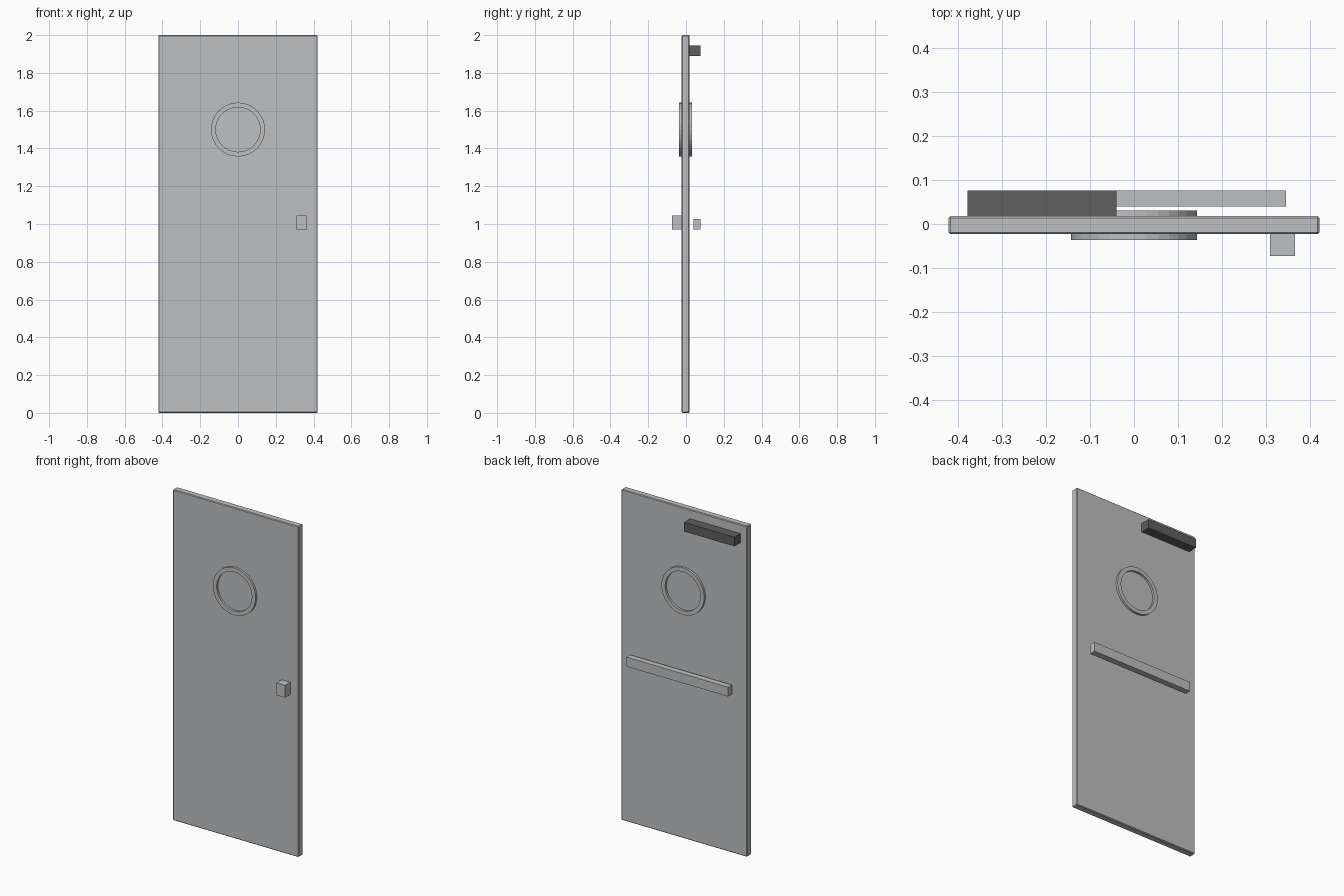
import bpy, bmesh, math

if "Cube" in bpy.data.objects:
    bpy.data.objects.remove(bpy.data.objects["Cube"])


def material(name, rgb):
    m = bpy.data.materials.new(name)
    m.diffuse_color = (*rgb, 1.0)
    m.use_nodes = True
    m.node_tree.nodes["Principled BSDF"].inputs["Base Color"].default_value = m.diffuse_color
    return m


steel = material("light grey steel", (0.52, 0.525, 0.535))
dark = material("dark grey metal", (0.112, 0.112, 0.115))


def finish(name, bm, mat):
    bmesh.ops.recalc_face_normals(bm, faces=bm.faces[:])
    mesh = bpy.data.meshes.new(name)
    bm.to_mesh(mesh)
    bm.free()
    mesh.materials.append(mat)
    ob = bpy.data.objects.new(name, mesh)
    bpy.context.collection.objects.link(ob)
    return ob


def box(name, lo, hi, mat, bevel=0.0):
    bm = bmesh.new()
    bmesh.ops.create_cube(bm, size=1.0)
    for v in bm.verts:
        v.co = [(a + b) / 2 + c * (b - a) for a, b, c in zip(lo, hi, v.co)]
    if bevel:
        bmesh.ops.bevel(bm, geom=bm.edges[:], offset=bevel, segments=1,
                        affect='EDGES')
    return finish(name, bm, mat)


def ring(name, r_out, r_in, y0, y1, z, mat, n=32):
    # square-section ring around the y axis
    bm = bmesh.new()
    section = [(r_out, y0), (r_out, y1), (r_in, y1), (r_in, y0)]
    loops = []
    for i in range(n):
        a = 2 * math.pi * i / n
        loops.append([bm.verts.new((r * math.cos(a), y, z + r * math.sin(a)))
                      for r, y in section])
    for i in range(n):
        p, q = loops[i], loops[(i + 1) % n]
        for j in range(4):
            k = (j + 1) % 4
            bm.faces.new((p[j], p[k], q[k], q[j]))
    return finish(name, bm, mat)


# Door leaf with slightly chamfered edges
box("door_leaf", (-0.421, -0.023, 0), (0.421, 0.018, 2.0), steel, 0.004)

# Round window frame, proud of both faces
ring("window_frame", 0.143, 0.118, -0.036, 0.031, 1.5, steel)

# Front pull block, rear push bar and overhead closer
box("front_handle", (0.309, -0.073, 0.97), (0.366, -0.022, 1.045), steel)
box("push_bar", (-0.335, 0.040, 0.97), (0.345, 0.076, 1.027), steel)
box("door_closer", (-0.378, 0.017, 1.89), (-0.040, 0.076, 1.945), dark)
